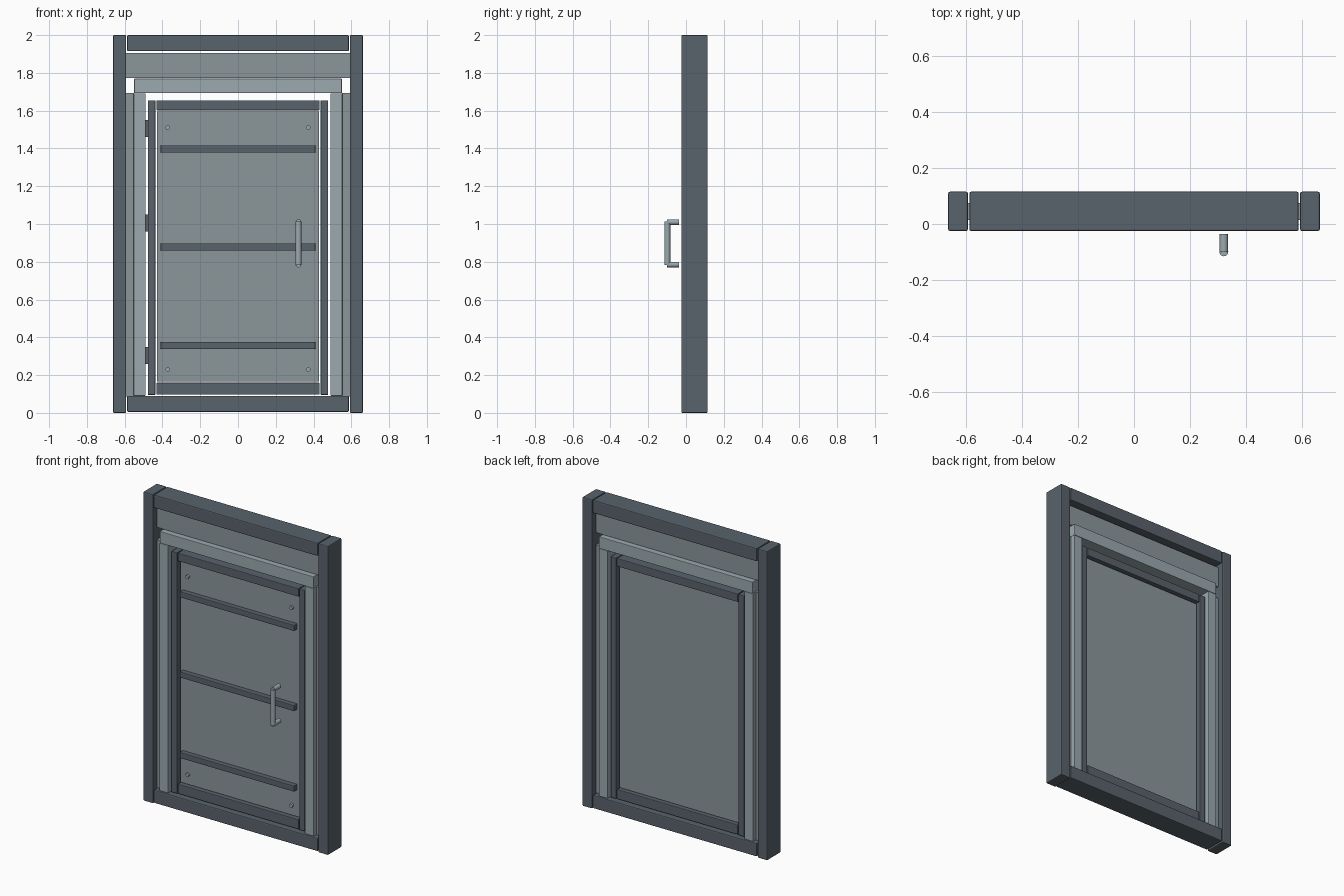
import bpy, math

if "Cube" in bpy.data.objects:
    bpy.data.objects.remove(bpy.data.objects["Cube"])


def material(name, rgb):
    m = bpy.data.materials.new(name)
    m.diffuse_color = (*rgb, 1)
    m.use_nodes = True
    m.node_tree.nodes["Principled BSDF"].inputs["Base Color"].default_value = m.diffuse_color
    return m


DARK = material("dark_slate", (0.10, 0.125, 0.15))
PANEL = material("panel_grey", (0.26, 0.31, 0.33))
LIGHT = material("casing_grey", (0.33, 0.40, 0.43))


def box(name, x, y, z, mat, bevel=0.0):
    """Box from (min, max) ranges, with an optional small chamfer."""
    lo, hi = zip(x, y, z)
    bpy.ops.mesh.primitive_cube_add(size=1, location=[(a + b) / 2 for a, b in zip(lo, hi)])
    o = bpy.context.object
    o.name = name
    o.scale = [b - a for a, b in zip(lo, hi)]
    bpy.ops.object.transform_apply(location=False, rotation=False, scale=True)
    o.data.materials.append(mat)
    if bevel:
        b = o.modifiers.new("bevel", "BEVEL")
        b.width = bevel
        b.segments = 2
    return o


def rod(name, loc, radius, length, mat, along_y=False, sides=16):
    bpy.ops.mesh.primitive_cylinder_add(vertices=sides, radius=radius, depth=length, location=loc,
                                        rotation=(math.pi / 2 if along_y else 0, 0, 0))
    o = bpy.context.object
    o.name = name
    o.data.materials.append(mat)
    bpy.ops.object.shade_smooth_by_angle(angle=math.radians(40))
    return o


def pair(name, x, y, z, mat, bevel=0.0):
    """Left and right copies of an upright."""
    box(name + "_right", x, y, z, mat, bevel)
    box(name + "_left", (-x[1], -x[0]), y, z, mat, bevel)


# Outer frame
FY = (-0.025, 0.115)
pair("frame_post", (0.592, 0.662), FY, (0, 2), DARK, 0.006)
box("frame_head", (-0.587, 0.587), FY, (1.915, 2.0), DARK, 0.006)
box("frame_sill", (-0.587, 0.587), FY, (0.005, 0.09), DARK, 0.006)

# Wall infill above and beside the opening
WY = (0.015, 0.075)
box("upper_infill", (-0.595, 0.595), WY, (1.773, 1.905), PANEL)
pair("side_infill", (0.55, 0.595), WY, (0.088, 1.693), PANEL)

# Door casing
CY = (-0.015, 0.105)
box("casing_head", (-0.55, 0.55), CY, (1.693, 1.769), LIGHT, 0.003)
pair("casing_jamb", (0.49, 0.552), CY, (0.09, 1.692), LIGHT, 0.003)

# Door leaf
DY = (0.0, 0.09)
pair("door_stile", (0.437, 0.477), DY, (0.095, 1.655), DARK, 0.004)
box("door_top_rail", (-0.432, 0.432), DY, (1.602, 1.655), DARK, 0.004)
box("door_bottom_rail", (-0.432, 0.432), DY, (0.097, 0.16), DARK, 0.004)
box("door_panel", (-0.428, 0.428), (0.022, 0.07), (0.165, 1.595), PANEL)

# Cross bars on the front
for i, z in enumerate((0.357, 0.878, 1.397)):
    box(f"cross_bar_{i}", (-0.41, 0.41), (-0.012, 0.023), (z - 0.019, z + 0.019), DARK, 0.004)

# Hinge barrels
for i, z in enumerate((0.305, 1.005, 1.505)):
    rod(f"hinge_{i}", (-0.477, 0.03, z), 0.013, 0.09, DARK)

# Corner bolts
for i, (x, z) in enumerate([(sx * 0.372, z) for sx in (-1, 1) for z in (0.23, 1.51)]):
    rod(f"bolt_{i}", (x, 0.016, z), 0.012, 0.016, LIGHT, True, 12)

# Pull handle
rod("handle_grip", (0.32, -0.099, 0.8975), 0.016, 0.23, LIGHT)
for i, z in enumerate((0.785, 1.01)):
    rod(f"handle_post_{i}", (0.32, -0.068, z), 0.015, 0.064, LIGHT, True)
